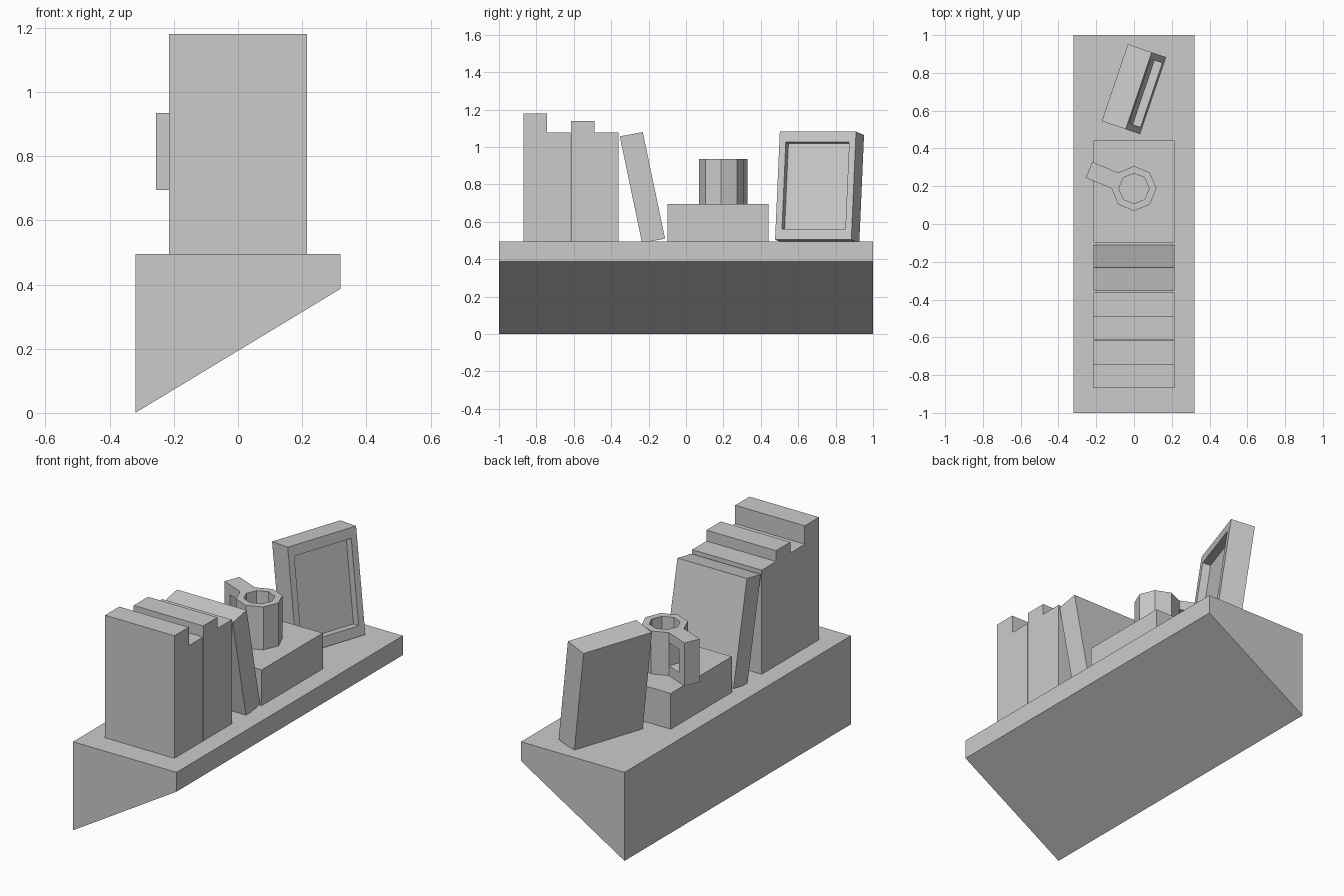
import bpy, bmesh
from math import sin, cos, pi, radians
from mathutils import Matrix

if "Cube" in bpy.data.objects:
    bpy.data.objects.remove(bpy.data.objects["Cube"])


def finish(name, bm, matrix=None):
    bmesh.ops.recalc_face_normals(bm, faces=bm.faces[:])
    me = bpy.data.meshes.new(name)
    bm.to_mesh(me)
    bm.free()
    ob = bpy.data.objects.new(name, me)
    bpy.context.collection.objects.link(ob)
    if matrix:
        ob.matrix_world = matrix
    return ob


def prism(name, profile, lo, hi, axis, matrix=None):
    """Extrude a 2D profile (horizontal, z) from lo to hi along axis 'x' or 'y'."""
    bm = bmesh.new()
    place = (lambda h, z, d: (d, h, z)) if axis == 'x' else (lambda h, z, d: (h, d, z))
    face = bm.faces.new([bm.verts.new(place(h, z, lo)) for h, z in profile])
    ext = bmesh.ops.extrude_face_region(bm, geom=[face], use_keep_orig=True)
    verts = [v for v in ext['geom'] if isinstance(v, bmesh.types.BMVert)]
    bmesh.ops.translate(bm, verts=verts, vec=place(0, 0, hi - lo))
    return finish(name, bm, matrix)


TOP = 0.495    # shelf surface
HALF = 0.215   # half depth of the books

# Wedge-shaped shelf
prism("shelf", [(-0.32, 0), (0.32, 0.387), (0.32, TOP), (-0.32, TOP)], -1, 1, 'y')

# Upright books with a stepped top
for i, (y0, y1, y2, high) in enumerate([(-0.868, -0.742, -0.617, 1.18),
                                        (-0.614, -0.488, -0.362, 1.138)]):
    prism(f"upright_books_{i + 1}",
          [(y0, TOP), (y2, TOP), (y2, 1.077), (y1, 1.077), (y1, high), (y0, high)],
          -HALF, HALF, 'x')

# Leaning book
prism("leaning_book", [(-0.235, 0.487), (-0.112, 0.51), (-0.231, 1.08), (-0.354, 1.057)],
      -HALF, HALF, 'x')

# Stack of three flat books
step = 0.2 / 3
for i in range(3):
    z0, z1 = TOP + i * step, TOP + (i + 1) * step
    prism(f"flat_book_{i + 1}", [(-0.098, z0), (0.442, z0), (0.442, z1), (-0.098, z1)],
          -HALF, HALF, 'x')

# Eight-sided mug
mug_at = Matrix.Translation((0, 0.188, 0))
bm = bmesh.new()
rings = [[bm.verts.new((r * cos(k * pi / 4), r * sin(k * pi / 4), z)) for k in range(8)]
         for r, z in [(0.119, 0.695), (0.119, 0.935), (0.08, 0.935), (0.08, 0.72)]]
for a, b in zip(rings, rings[1:]):
    for k in range(8):
        n = (k + 1) % 8
        bm.faces.new((a[k], a[n], b[n], b[k]))
bm.faces.new(rings[0])
bm.faces.new(rings[-1])
finish("mug", bm, mug_at)

# Mug handle, C-shaped and growing out of one side of the mug
prism("mug_handle",
      [(0.11, 0.695), (0.258, 0.695), (0.258, 0.935), (0.11, 0.935),
       (0.11, 0.88), (0.205, 0.88), (0.205, 0.75), (0.11, 0.75)],
      -0.0455, 0.0455, 'y', mug_at @ Matrix.Rotation(radians(157.5), 4, 'Z'))

# Picture frame: box with a recessed front, leaning back and turned
W, H, T = 0.43, 0.583, 0.135
bm = bmesh.new()
bmesh.ops.create_cube(bm, size=1, matrix=Matrix.Translation((-T / 2, 0, H / 2))
                      @ Matrix.Diagonal((T, W, H, 1)))
bm.normal_update()
front = max(bm.faces, key=lambda f: f.calc_center_median().x)
bmesh.ops.inset_individual(bm, faces=[front], thickness=0.051)
for v in front.verts:
    v.co.z += 0.021 if v.co.z < H / 2 else -0.021
inner = bmesh.ops.extrude_discrete_faces(bm, faces=[front])['faces'][0]
bmesh.ops.translate(bm, verts=inner.verts[:], vec=(-0.045, 0, 0))
finish("picture_frame", bm,
       Matrix.Translation((0.1, 0.68, 0.505))
       @ Matrix.Rotation(radians(-18.7), 4, 'Z')
       @ Matrix.Rotation(radians(-7.8), 4, 'Y'))
